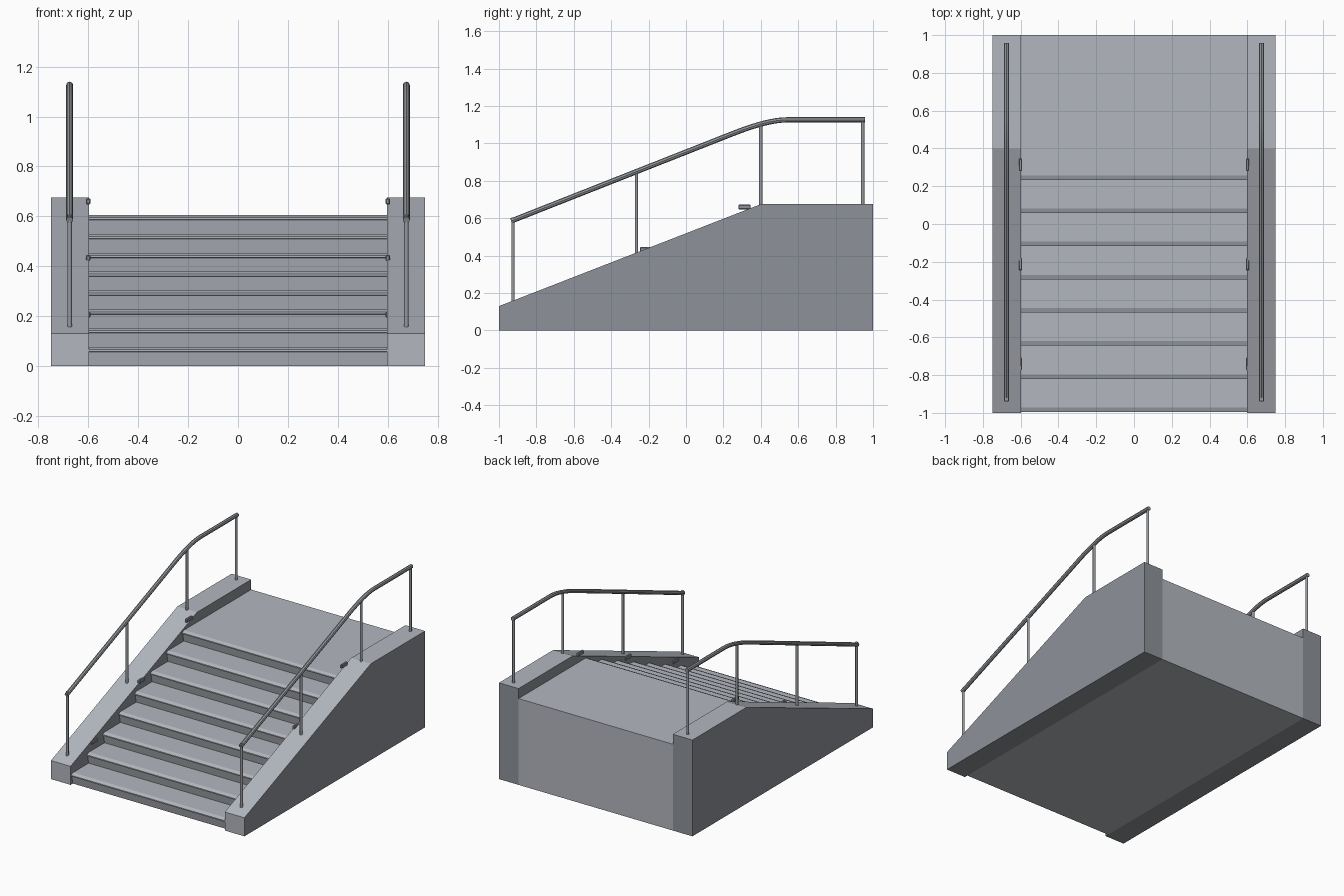
import bpy
import bmesh
from mathutils import Vector

if "Cube" in bpy.data.objects:
    bpy.data.objects.remove(bpy.data.objects["Cube"])


def material(name, rgb):
    m = bpy.data.materials.new(name)
    m.use_nodes = True
    m.diffuse_color = (*rgb, 1)
    m.node_tree.nodes["Principled BSDF"].inputs["Base Color"].default_value = (*rgb, 1)
    return m


LIGHT = material("light concrete", (0.45, 0.475, 0.52))
DARK = material("dark concrete", (0.27, 0.29, 0.32))
METAL = material("rail metal", (0.30, 0.32, 0.34))


def finish(name, bm, mats):
    bmesh.ops.recalc_face_normals(bm, faces=bm.faces)
    me = bpy.data.meshes.new(name)
    bm.to_mesh(me)
    bm.free()
    ob = bpy.data.objects.new(name, me)
    bpy.context.collection.objects.link(ob)
    for m in mats:
        me.materials.append(m)
    return ob


def extrude_profile(name, profile, x0, x1, mats):
    """Extrude a closed (y, z) outline from x0 to x1."""
    bm = bmesh.new()
    face = bm.faces.new([bm.verts.new((x0, y, z)) for y, z in profile])
    out = bmesh.ops.extrude_face_region(bm, geom=[face])
    moved = [v for v in out["geom"] if isinstance(v, bmesh.types.BMVert)]
    bmesh.ops.translate(bm, verts=moved, vec=(x1 - x0, 0, 0))
    return finish(name, bm, mats)


def smooth(ob):
    bpy.ops.object.select_all(action="DESELECT")
    ob.select_set(True)
    bpy.context.view_layer.objects.active = ob
    bpy.ops.object.shade_smooth_by_angle(angle=0.7)


# Stair block: undercut risers with a thin chamfered nosing on each tread
STEPS, RISE, RUN = 8, 0.0756, 0.1755
outline = []
for i in range(STEPS):
    y, z = -0.995 + i * RUN, i * RISE
    top = z + RISE
    outline += [(y + 0.02, z), (y + 0.008, top - 0.02), (y, top - 0.018),
                (y, top - 0.01), (y + 0.024, top)]
outline += [(1, STEPS * RISE), (1, 0)]
extrude_profile("stair_block", outline, -0.598, 0.598, [LIGHT])

# Side walls: light on the top and front, dark elsewhere
wall = [(-1, 0), (-1, 0.13), (0.4, 0.675), (1, 0.675), (1, 0)]
RAIL_X = 0.675


def wall_height(y):
    return min(0.675, 0.13 + (y + 1) * 0.545 / 1.4)


# Handrail path: straight slope, a rounded bend, then level
start, knee, end = Vector((-0.935, 0.585)), Vector((0.437, 1.126)), Vector((0.957, 1.126))
bend_in = start.lerp(knee, 0.865)
bend_out = knee.lerp(end, 0.2)
path = [start]
for i in range(9):
    t = i / 8
    path.append(bend_in.lerp(knee, t).lerp(knee.lerp(bend_out, t), t))
path.append(end)


def rail_height(y):
    for a, b in zip(path, path[1:]):
        if a.x <= y <= b.x:
            return a.y + (b.y - a.y) * (y - a.x) / (b.x - a.x)
    return end.y


def handrail(name, x):
    cu = bpy.data.curves.new(name + "_path", "CURVE")
    cu.dimensions = "3D"
    cu.bevel_depth = 0.014
    cu.bevel_resolution = 2
    cu.use_fill_caps = True
    sp = cu.splines.new("POLY")
    sp.points.add(len(path) - 1)
    for p, q in zip(sp.points, path):
        p.co = (x, q.x, q.y, 1)
    tmp = bpy.data.objects.new(name + "_path", cu)
    bpy.context.collection.objects.link(tmp)
    bpy.context.view_layer.update()
    deps = bpy.context.evaluated_depsgraph_get()
    me = bpy.data.meshes.new_from_object(tmp.evaluated_get(deps))
    bpy.data.objects.remove(tmp)
    me.materials.clear()
    me.materials.append(METAL)
    ob = bpy.data.objects.new(name, me)
    bpy.context.collection.objects.link(ob)
    smooth(ob)


def post(name, x, y, top):
    base = wall_height(y) - 0.01
    bpy.ops.mesh.primitive_cylinder_add(vertices=12, radius=0.009, depth=top - base,
                                        location=(x, y, (top + base) / 2))
    ob = bpy.context.object
    ob.name = name
    ob.data.materials.append(METAL)
    smooth(ob)


def step_light(name, x, y, z):
    bm = bmesh.new()
    bmesh.ops.create_cube(bm, size=1)
    bmesh.ops.scale(bm, verts=bm.verts, vec=(0.018, 0.065, 0.025))
    bmesh.ops.translate(bm, verts=bm.verts, vec=(x, y, z))
    bmesh.ops.bevel(bm, geom=bm.edges[:], offset=0.004, segments=1, affect="EDGES")
    finish(name, bm, [DARK])


for side, s in (("left", 1), ("right", -1)):
    ob = extrude_profile(side + "_wall", wall, s * 0.598, s * 0.75, [LIGHT, DARK])
    for f in ob.data.polygons:
        n = f.normal
        f.material_index = int(abs(n.x) > 0.5 or n.y > 0.5 or n.z < -0.5)

    handrail(side + "_handrail", s * RAIL_X)
    for i, y in enumerate((-0.925, -0.265, 0.4, 0.945)):
        top = 0.605 if i == 0 else rail_height(y)
        post(f"{side}_post_{i + 1}", s * RAIL_X, y, top)

    # Small fixtures along the inner wall, three steps apart
    for i in range(3):
        step_light(f"{side}_step_light_{i + 1}", s * 0.601,
                   -0.74 + i * 3 * RUN, 0.206 + i * 3 * RISE)
